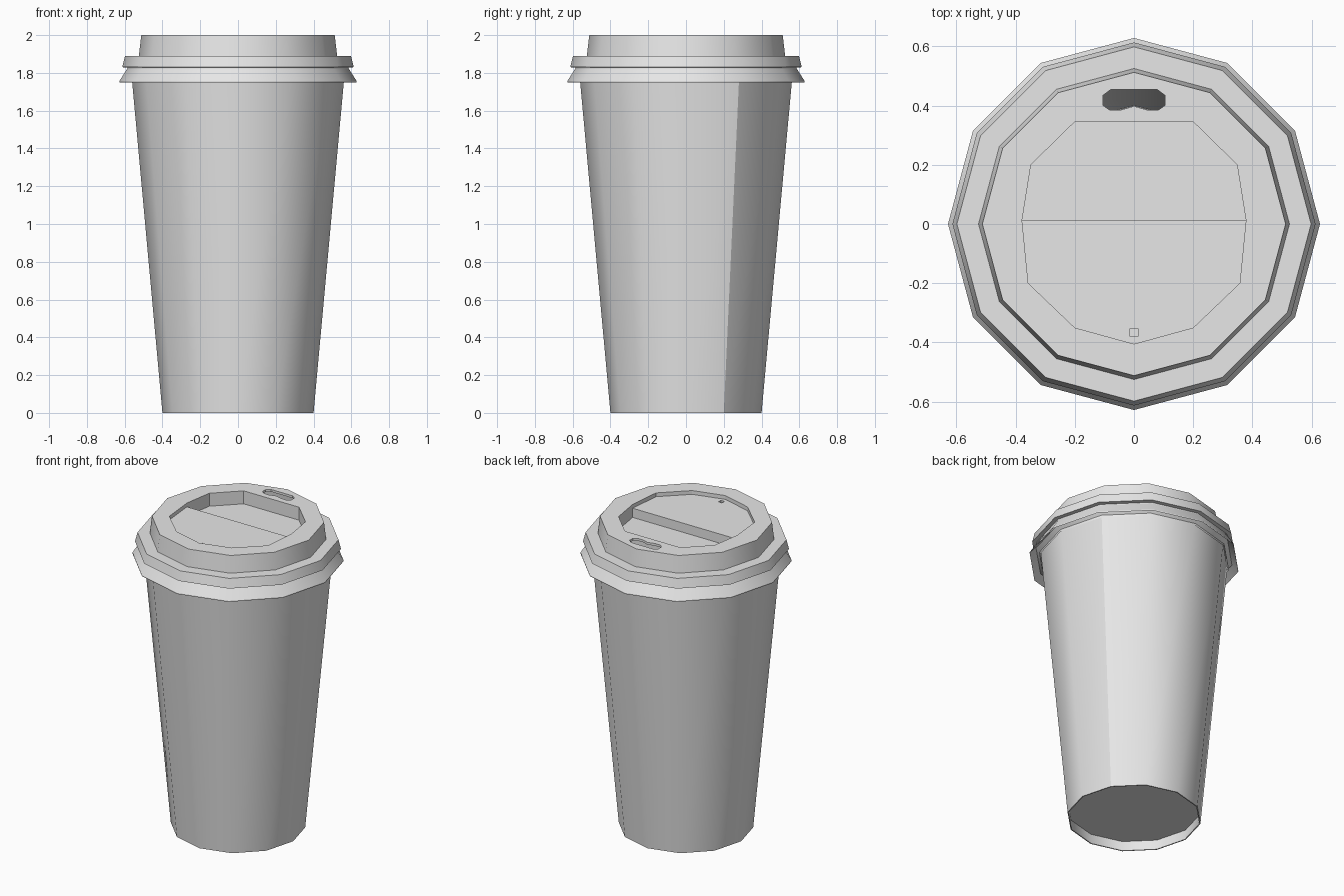
import bpy
import bmesh
import math

if "Cube" in bpy.data.objects:
    bpy.data.objects.remove(bpy.data.objects["Cube"], do_unlink=True)

SIDES = 12
TOP = 2.0
SHALLOW, DEEP = TOP - 0.025, TOP - 0.085

paper = bpy.data.materials.new("plain light grey")
paper.use_nodes = True
GREY = (0.8, 0.8, 0.8, 1)
paper.diffuse_color = GREY
paper.node_tree.nodes["Principled BSDF"].inputs["Base Color"].default_value = GREY


def circle(bm, r, z):
    step = math.tau / SIDES
    return [bm.verts.new((r * math.cos(i * step), r * math.sin(i * step), z))
            for i in range(SIDES)]


def loop(bm, outline, z):
    return [bm.verts.new((x, y, z)) for x, y in outline]


def bridge(bm, low, high):
    # Wall between two counterclockwise loops, facing outward
    for i in range(len(low)):
        j = (i + 1) % len(low)
        bm.faces.new((low[i], low[j], high[j], high[i]))


def lathe(bm, profile):
    rings = [circle(bm, r, z) for r, z in profile]
    for low, high in zip(rings, rings[1:]):
        bridge(bm, low, high)
    return rings


def sheet(bm, loops):
    # Flat upward face whose later loops are holes
    edges = []
    for ring in loops:
        for a, b in zip(ring, ring[1:] + ring[:1]):
            edges.append(bm.edges.get((a, b)) or bm.edges.new((a, b)))
    made = bmesh.ops.triangle_fill(bm, edges=edges, use_beauty=True,
                                   use_dissolve=False, normal=(0, 0, 1))
    for f in made["geom"]:
        if isinstance(f, bmesh.types.BMFace):
            f.normal_update()
            if f.normal.z < 0:
                f.normal_flip()


def sharpen(ring):
    for a, b in zip(ring, ring[1:] + ring[:1]):
        for e in a.link_edges:
            if b in e.verts:
                e.smooth = False


def finish(bm, name, smooth=True):
    for f in bm.faces:
        f.smooth = smooth
    mesh = bpy.data.meshes.new(name)
    bm.to_mesh(mesh)
    bm.free()
    mesh.materials.append(paper)
    obj = bpy.data.objects.new(name, mesh)
    bpy.context.collection.objects.link(obj)
    return obj


# Cup: tapered wall with a seam, foot rim and raised floor
bm = bmesh.new()
rings = lathe(bm, [(0.398, 0.065), (0.393, 0), (0.4, 0), (0.562, 1.77)])
bm.faces.new(list(reversed(rings[0])))
for ring in rings:
    sharpen(ring)
for e in rings[2][1].link_edges:
    if rings[3][1] in e.verts:
        e.smooth = False
finish(bm, "cup")

# Lid sides: inner lip, flared skirt, snap ring and raised crown
bm = bmesh.new()
rings = lathe(bm, [(0.568, 1.75), (0.568, 1.765), (0.59, 1.79), (0.628, 1.75),
                   (0.628, 1.757), (0.586, 1.823), (0.586, 1.829),
                   (0.613, 1.83), (0.598, 1.89), (0.525, 1.89), (0.512, TOP)])
for ring in rings:
    sharpen(ring)
finish(bm, "lid_side")

# Outlines of the openings in the lid, counterclockwise
right = [(0, -0.405), (0.2, -0.35), (0.357, -0.2), (0.378, 0.012)]
front = right + [(-x, y) for x, y in reversed(right[1:])]
back = [right[-1], (0.348, 0.2), (0.2, 0.345),
        (-0.2, 0.345), (-0.348, 0.2), front[4]]
recess = front[:4] + back[1:-1] + front[4:]
sip = [(0, 0.398), (0.045, 0.385), (0.082, 0.385), (0.104, 0.4),
       (0.104, 0.435), (0.078, 0.454)]
sip += [(-x, y) for x, y in reversed(sip[1:])]
vent = [(s * 0.013, t * 0.013 - 0.366)
        for s, t in ((-1, -1), (1, -1), (1, 1), (-1, 1))]

# Lid top with its stepped recess, drinking hole and vent
bm = bmesh.new()
rim, hole = loop(bm, recess, TOP), loop(bm, sip, TOP)
sheet(bm, [circle(bm, 0.512, TOP), rim, hole])
bridge(bm, hole, loop(bm, sip, TOP - 0.015))
bridge(bm, rim, loop(bm, recess, SHALLOW))
low, high = loop(bm, back, DEEP), loop(bm, back, SHALLOW)
bridge(bm, high, low)
sheet(bm, [low])
vent_top, vent_low = loop(bm, vent, SHALLOW), loop(bm, vent, SHALLOW - 0.012)
sheet(bm, [loop(bm, front, SHALLOW), vent_top])
bridge(bm, vent_top, vent_low)
sheet(bm, [vent_low])
finish(bm, "lid_top", smooth=False)
